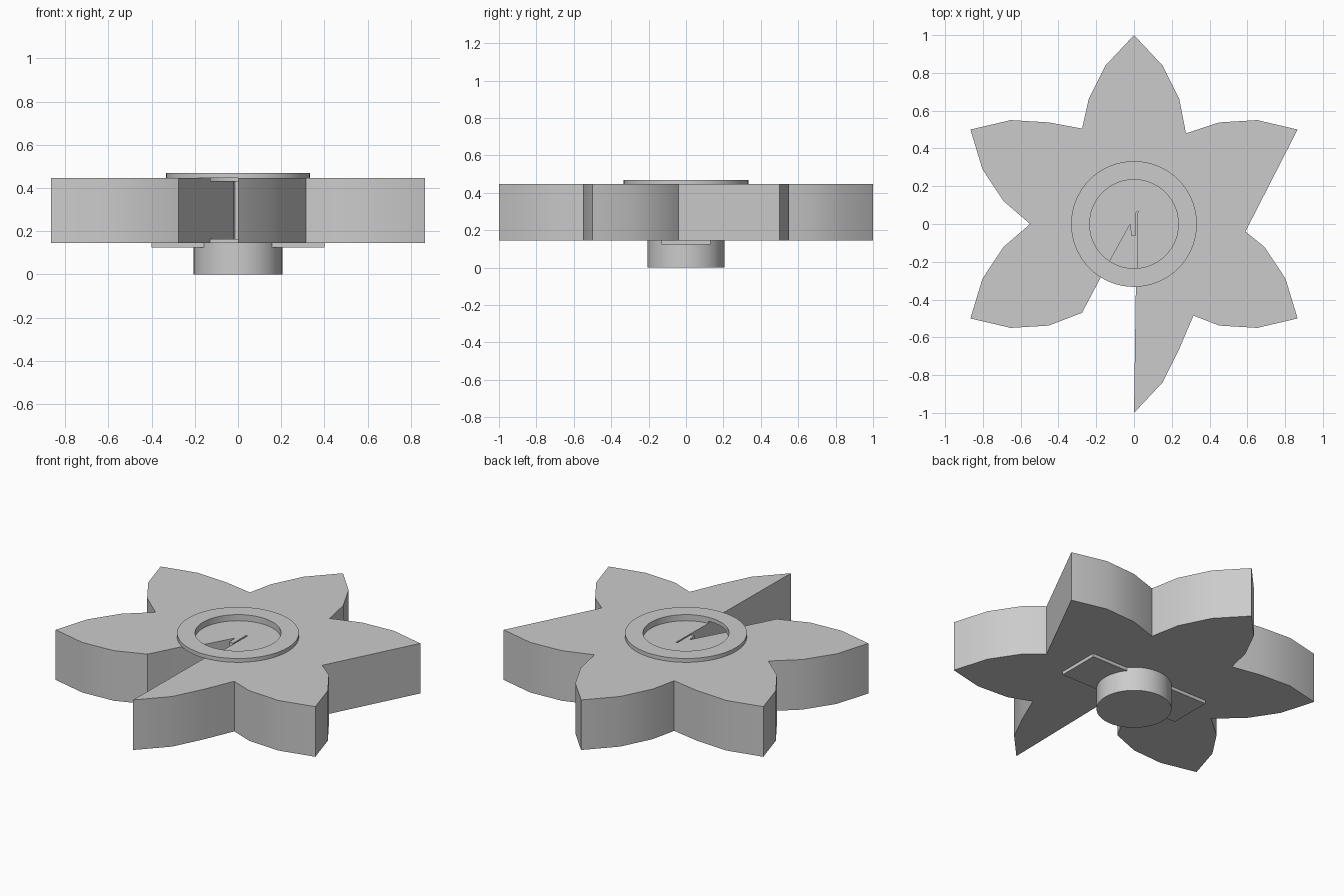
import bpy
import bmesh
from math import cos, sin, radians, tau

if "Cube" in bpy.data.objects:
    bpy.data.objects.remove(bpy.data.objects["Cube"])

GREY = (0.6, 0.6, 0.6, 1)
grey = bpy.data.materials.new("plain grey")
grey.use_nodes = True
grey.diffuse_color = GREY
grey.node_tree.nodes["Principled BSDF"].inputs["Base Color"].default_value = GREY


def finish(bm, name):
    bmesh.ops.recalc_face_normals(bm, faces=bm.faces)
    mesh = bpy.data.meshes.new(name)
    bm.to_mesh(mesh)
    bm.free()
    obj = bpy.data.objects.new(name, mesh)
    bpy.context.collection.objects.link(obj)
    mesh.materials.append(grey)
    return obj


def prism(name, outline, bottom, top):
    """Extrude a flat outline upwards."""
    bm = bmesh.new()
    face = bm.faces.new([bm.verts.new((x, y, bottom)) for x, y in outline])
    up = bmesh.ops.extrude_face_region(bm, geom=[face], use_keep_orig=True)
    verts = [v for v in up["geom"] if isinstance(v, bmesh.types.BMVert)]
    bmesh.ops.translate(bm, verts=verts, vec=(0, 0, top - bottom))
    return finish(bm, name)


def circle(radius, count=64):
    return [(radius * cos(tau * i / count), radius * sin(tau * i / count)) for i in range(count)]


def ring(name, inner, outer, bottom, top):
    """Lathe a rectangular section into a flat ring."""
    bm = bmesh.new()
    section = [(inner, bottom), (outer, bottom), (outer, top), (inner, top)]
    loops = [[bm.verts.new((x * r, y * r, z)) for x, y in circle(1)] for r, z in section]
    for k in range(4):
        a, b = loops[k], loops[(k + 1) % 4]
        for i in range(len(a)):
            j = (i + 1) % len(a)
            bm.faces.new((a[i], a[j], b[j], b[i]))
    return finish(bm, name)


# Petal profile: distance along the petal axis and half width, base to tip
SIDE = [(0.66, 0.24), (0.84, 0.15)]


def petal(angle, first=True, second=True):
    c, s = cos(radians(angle)), sin(radians(angle))
    pts = [(d, -w) for d, w in SIDE] if first else []
    pts.append((1, 0))
    if second:
        pts += [(d, w) for d, w in reversed(SIDE)]
    return [(c * d - s * w, s * d + c * w) for d, w in pts]


# Flower outline, counter-clockwise, with a wedge and a thin slit at the front
slot = [(-0.18, -0.29), (-0.13, -0.2), (-0.02, 0), (-0.015, -0.06), (0.01, -0.06),
        (0.01, 0.06), (0.02, 0.068), (0.015, -0.24), (0.01, -0.33)]
outline = petal(90) + [(-0.275, 0.505)]
outline += petal(150) + [(-0.55, 0)]
outline += petal(210) + [(-0.275, -0.47)] + slot
outline += petal(270, first=False) + [(0.315, -0.485)]
outline += petal(330) + [(0.59, -0.04)]
outline += petal(30, first=False) + [(0.275, 0.48)]
flower = prism("flower_body", outline, 0.145, 0.447)

# Shallow round recess in the top
cutter = prism("recess_cutter", circle(0.235), 0.433, 0.6)
cutter.hide_render = True
cutter.hide_viewport = True
cutter.display_type = 'WIRE'
cut = flower.modifiers.new("recess", 'BOOLEAN')
cut.operation = 'DIFFERENCE'
cut.solver = 'EXACT'
cut.object = cutter

# Round parts and the crossbar beneath
parts = [
    flower,
    ring("top_ring", 0.235, 0.333, 0.446, 0.47),
    prism("base_disc", circle(0.237), 0.146, 0.165),
    prism("bottom_knob", circle(0.205), 0, 0.15),
    prism("crossbar", [(-0.4, -0.13), (0.4, -0.13), (0.4, 0.13), (-0.4, 0.13)], 0.125, 0.147),
]

bpy.ops.object.select_all(action='DESELECT')
for part in parts:
    part.select_set(True)
bpy.context.view_layer.objects.active = flower
bpy.ops.object.shade_smooth_by_angle(angle=radians(30))
